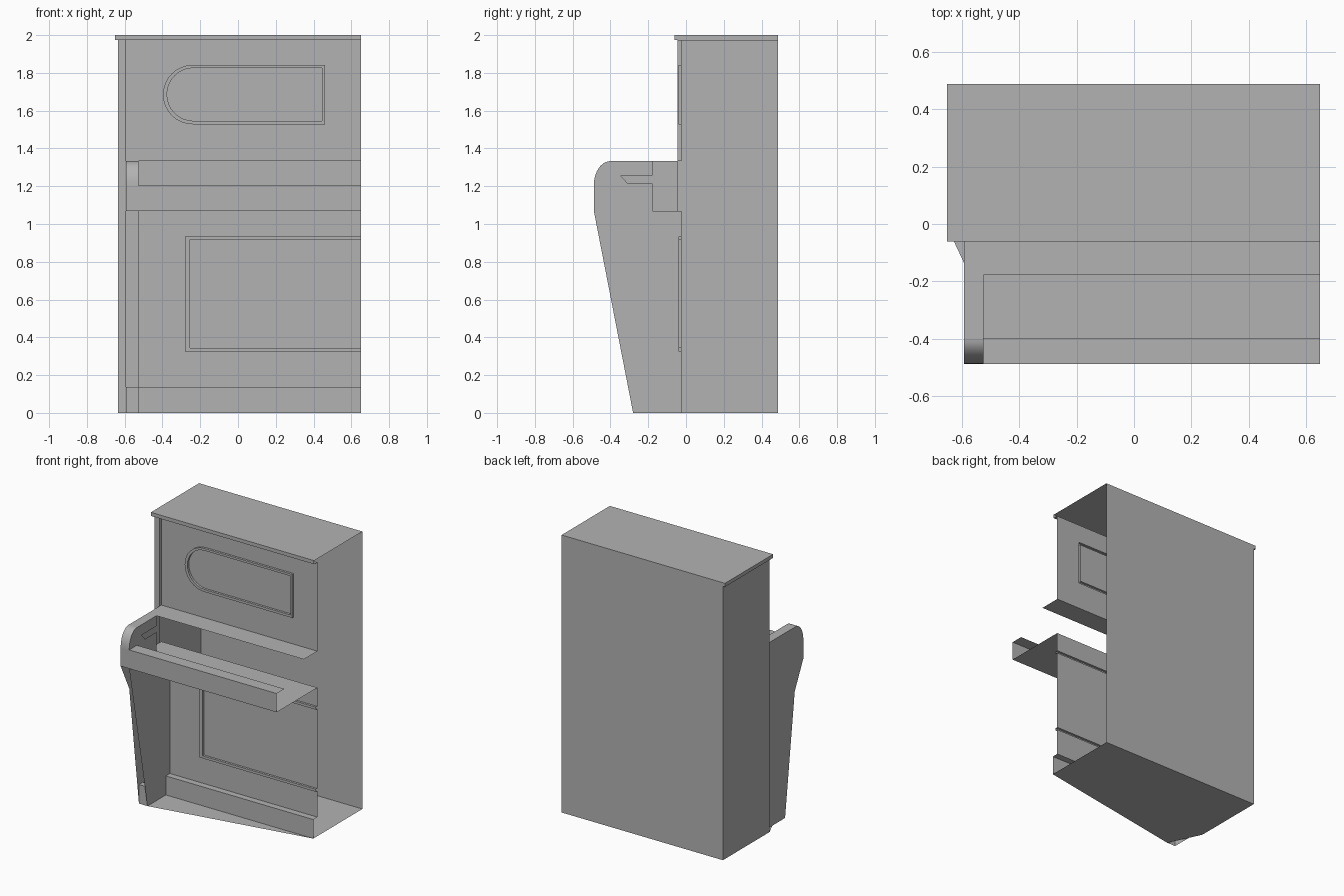
import bpy, bmesh, math
from mathutils import Vector

old = bpy.data.objects.get("Cube")
if old:
    bpy.data.objects.remove(old, do_unlink=True)

grey = bpy.data.materials.new("plain grey")
grey.use_nodes = True
grey.diffuse_color = (0.45, 0.45, 0.45, 1)
grey.node_tree.nodes["Principled BSDF"].inputs["Base Color"].default_value = (0.45, 0.45, 0.45, 1)

# Shared dimensions
END, SIDE, POST, INNER = 0.65, -0.636, -0.594, -0.526
BACK, PANEL, FACE, FRONT = 0.488, -0.024, -0.045, -0.488
BED, RAIL, SHELF, CAP, TOP = 1.07, 1.205, 1.333, 1.974, 2.0
PLINTH, MOULD = 0.137, -0.04


def finish(name, bm):
    mesh = bpy.data.meshes.new(name)
    bm.normal_update()
    bm.to_mesh(mesh)
    bm.free()
    mesh.materials.append(grey)
    obj = bpy.data.objects.new(name, mesh)
    bpy.context.collection.objects.link(obj)
    return obj


def flat(name, points):
    """One flat sheet from an outline."""
    bm = bmesh.new()
    bm.faces.new([bm.verts.new(p) for p in points])
    bmesh.ops.triangulate(bm, faces=bm.faces[:], ngon_method='EAR_CLIP')
    bmesh.ops.dissolve_limit(bm, angle_limit=0.01, verts=bm.verts[:], edges=bm.edges[:])
    return finish(name, bm)


def side_sheet(name, x, outline):
    return flat(name, [(x, y, z) for y, z in outline])


def sweep(name, x0, x1, path):
    """Sheet made by running a side profile across the width."""
    bm = bmesh.new()
    rows = [[bm.verts.new((x, y, z)) for y, z in path] for x in (x0, x1)]
    for i in range(len(path) - 1):
        bm.faces.new([rows[0][i], rows[1][i], rows[1][i + 1], rows[0][i + 1]])
    return finish(name, bm)


def moulded_panel(name, border, outer, inner, closed):
    """Front panel with a raised moulding between two outlines."""
    bm = bmesh.new()

    def ring(points, y):
        return [bm.verts.new((x, y, z)) for x, z in points]

    def loop_edges(verts):
        return [bm.edges.new((a, b)) for a, b in zip(verts, verts[1:] + verts[:1])]

    if closed:
        edges = loop_edges(ring(border, PANEL)) + loop_edges(ring(outer, PANEL))
    else:
        edges = loop_edges(ring(border + outer, PANEL))
    bmesh.ops.triangle_fill(bm, use_beauty=True, edges=edges, normal=Vector((0, -1, 0)))
    bmesh.ops.dissolve_limit(bm, angle_limit=0.01, verts=bm.verts[:], edges=bm.edges[:])
    bm.faces.new(ring(inner, PANEL))
    rings = [ring(outer, PANEL), ring(outer, MOULD), ring(inner, MOULD), ring(inner, PANEL)]
    count = len(outer)
    for a, b in zip(rings, rings[1:]):
        for i in range(count if closed else count - 1):
            j = (i + 1) % count
            bm.faces.new([a[i], a[j], b[j], b[i]])
    return finish(name, bm)


# Case: back, outer side, floor
flat("back_panel", [(END, BACK, 0), (SIDE, BACK, 0), (SIDE, BACK, TOP), (END, BACK, TOP)])
side_sheet("case_side", SIDE, [(BACK, 0), (FACE, 0), (FACE, CAP), (BACK, CAP)])
flat("floor", [(END, BACK, 0), (END, -0.07, 0), (INNER, -0.28, 0), (SIDE, FACE, 0), (SIDE, BACK, 0)])

# Corner post beside the front panels
flat("post_front", [(SIDE, FACE, 0), (POST, FACE, 0), (POST, FACE, CAP), (SIDE, FACE, CAP)])
side_sheet("post_return", POST, [(FACE, SHELF), (PANEL, SHELF), (PANEL, CAP), (FACE, CAP)])

# Lid with overhanging lip
LIP, LIP_X = -0.061, -0.652
sweep("lid", LIP_X, END, [(PANEL, CAP), (LIP, CAP), (LIP, TOP), (BACK, TOP)])
side_sheet("lid_end", LIP_X, [(LIP, CAP), (BACK, CAP), (BACK, TOP), (LIP, TOP)])
flat("lid_end_underside", [(LIP_X, PANEL, CAP), (LIP_X, BACK, CAP), (SIDE, BACK, CAP), (SIDE, PANEL, CAP)])
flat("lid_end_back", [(LIP_X, BACK, CAP), (SIDE, BACK, CAP), (SIDE, BACK, TOP), (LIP_X, BACK, TOP)])


# Upper panel with a round-ended moulding
def round_end(right, low, high, inset_left, steps=16):
    mid, r = (low + high) / 2, (high - low) / 2
    cx = inset_left + r
    arc = [(cx - r * math.sin(math.pi * i / steps), mid + r * math.cos(math.pi * i / steps))
           for i in range(steps + 1)]
    return [(right, high)] + arc + [(right, low)]


moulded_panel("upper_panel",
              [(POST, SHELF), (END, SHELF), (END, CAP), (POST, CAP)],
              round_end(0.46, 1.528, 1.842, -0.397),
              round_end(0.445, 1.546, 1.826, -0.376), True)

# Lower panel with a moulding running off the open end
moulded_panel("lower_panel",
              [(END, BED), (INNER, BED), (INNER, PLINTH), (END, PLINTH)],
              [(END, 0.325), (-0.28, 0.325), (-0.28, 0.935), (END, 0.935)],
              [(END, 0.343), (-0.255, 0.343), (-0.255, 0.917), (END, 0.917)], False)
sweep("plinth", INNER, END, [(-0.07, 0), (-0.07, PLINTH), (PANEL, PLINTH)])

# Key bed, front rail and shelf
sweep("key_bed", POST, END, [(PANEL, BED), (FRONT, BED), (FRONT, RAIL)])
sweep("rail_top", INNER, END, [(FRONT, RAIL), (-0.4, RAIL)])
sweep("shelf", POST, END, [(-0.178, SHELF), (PANEL, SHELF)])

# Cheek: rounded top, outer and inner sheets
arc = [(-0.4 - 0.088 * math.cos(t), RAIL + (SHELF - RAIL) * math.sin(t))
       for t in (math.pi / 2 * i / 10 for i in range(11))]
cheek_top = sweep("cheek_top", POST, INNER, arc + [(-0.178, SHELF)])
for poly in cheek_top.data.polygons:
    poly.use_smooth = len(arc) - 1 > poly.index
foot = [(-0.28, 0), (-0.28, PLINTH), (-0.235, PLINTH)]
knee = [(-0.39, 0.87), (FRONT, BED)]
side_sheet("cheek_outer", POST, [(FACE, 0)] + foot + knee + arc + [(FACE, SHELF)])
scroll = [(-0.22, 0.17), (-0.2, 0.205), (-0.165, 0.23), (-0.115, 0.255), (-0.1, 0.27), (-0.103, 0.295)]
side_sheet("leg_inner", INNER, [(PANEL, 0)] + foot + scroll + knee + [(PANEL, BED)])
side_sheet("cheek_inner", INNER, [(-0.178, BED), (FRONT, BED)] + arc +
           [(-0.178, SHELF), (-0.178, 1.258), (-0.4, 1.258), (-0.4, 1.215), (-0.178, 1.215)])
sweep("foot", POST, INNER, foot)
